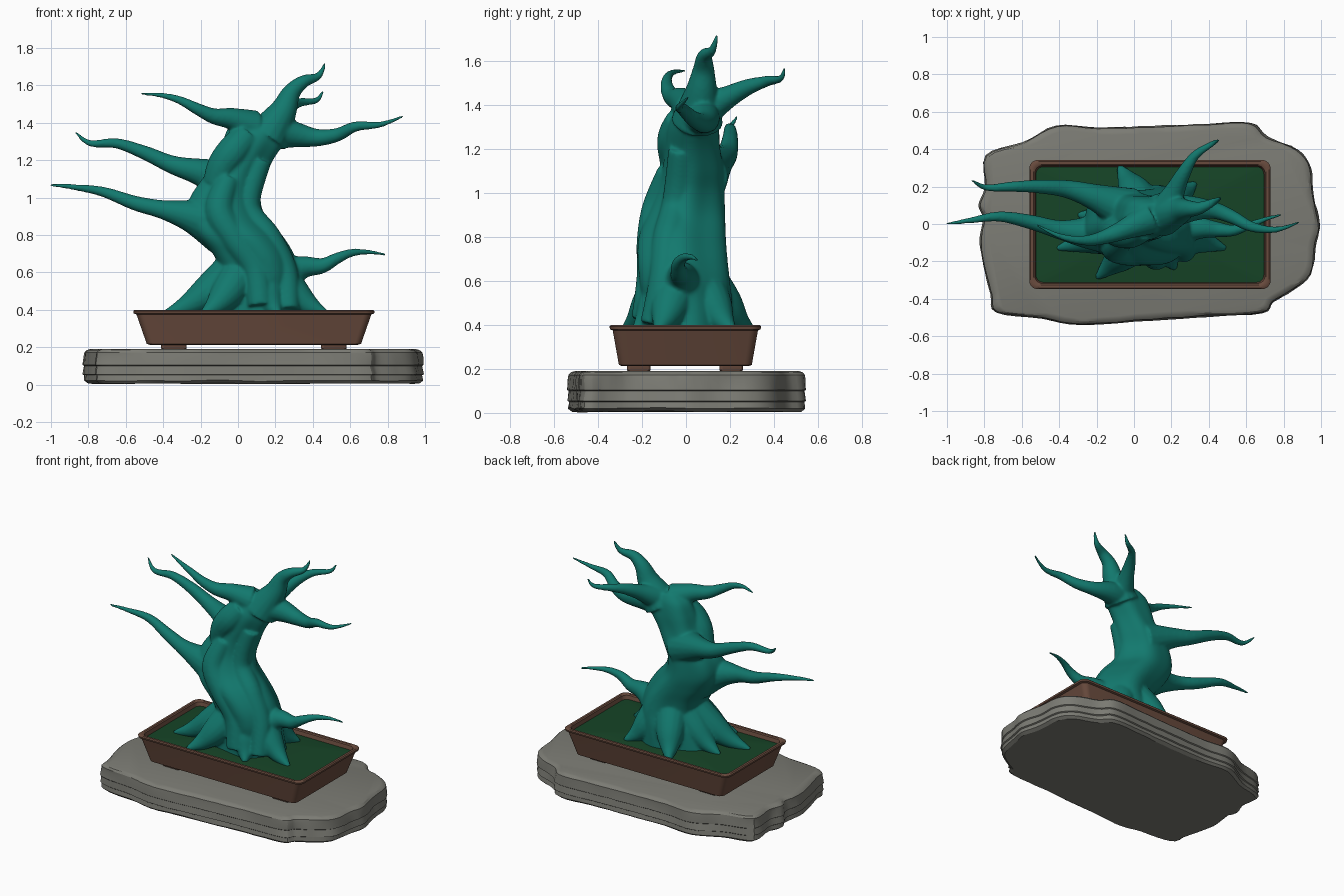
import bpy, bmesh, math, random
from mathutils import Vector, noise

random.seed(4)


def paint(ob, color):
    m = bpy.data.materials.new(ob.name + "_color")
    m.diffuse_color = (*color, 1)
    ob.data.materials.append(m)


def spline(pts, n, closed=False):
    """Catmull-Rom through tuples of any length."""
    out, c = [], len(pts)
    for i in range(c if closed else c - 1):
        q = [pts[(i + k) % c] if closed else pts[max(0, min(c - 1, i + k))] for k in (-1, 0, 1, 2)]
        for s in range(n):
            t = s / n
            out.append([0.5 * (2 * b + (d - a) * t + (2 * a - 5 * b + 4 * d - e) * t * t
                        + (3 * b - a - 3 * d + e) * t ** 3) for a, b, d, e in zip(*q)])
    if not closed:
        out.append(list(pts[-1]))
    return out


def loft(bm, rings):
    """Skin a stack of rings and cap both ends."""
    vs = [[bm.verts.new(p) for p in r] for r in rings]
    n, faces = len(vs[0]), []
    for a, b in zip(vs, vs[1:]):
        for i in range(n):
            j = (i + 1) % n
            faces.append(bm.faces.new((a[i], a[j], b[j], b[i])))
    faces += [bm.faces.new(vs[0][::-1]), bm.faces.new(vs[-1])]
    bmesh.ops.recalc_face_normals(bm, faces=faces)


def finish(bm, name, color, angle=35):
    me = bpy.data.meshes.new(name)
    bm.to_mesh(me)
    bm.free()
    ob = bpy.data.objects.new(name, me)
    bpy.context.collection.objects.link(ob)
    paint(ob, color)
    bpy.ops.object.select_all(action='DESELECT')
    bpy.context.view_layer.objects.active = ob
    ob.select_set(True)
    bpy.ops.object.shade_smooth_by_angle(angle=math.radians(angle))
    return ob


def rounded_rect(cx, cy, hx, hy, r, z):
    out = []
    for k, (sx, sy) in enumerate(((1, 1), (-1, 1), (-1, -1), (1, -1))):
        for s in range(7):
            a = math.pi / 2 * (k + s / 6)
            out.append((cx + sx * (hx - r) + r * math.cos(a), cy + sy * (hy - r) + r * math.sin(a), z))
    return out


# stone slab: irregular outline, layered rough sides
outline = [(-.42, .53), (-.2, .52), (.1, .53), (.4, .54), (.63, .545), (.72, .47), (.88, .4), (.95, .3),
           (.965, .15), (1, 0), (.98, -.1), (.95, -.27), (.85, -.36), (.75, -.42), (.69, -.48), (.4, -.5),
           (.1, -.52), (-.28, -.545), (-.5, -.51), (-.74, -.475), (-.77, -.38), (-.8, -.27), (-.83, -.1),
           (-.81, .03), (-.835, .1), (-.8, .2), (-.8, .37), (-.6, .44)]
edge = spline(outline, 4, True)
rings = []
for z, inset in ((0, .03), (.015, .008), (.05, .012), (.055, .003), (.1, .01), (.105, .002),
                 (.15, .008), (.172, .01), (.185, .025), (.19, .045)):
    ring = []
    for x, y in edge:
        d = Vector((x - .08, y, 0))
        wob = inset + .012 * abs(noise.noise((x * 7, y * 7, z * 14)))
        p = d * (1 - wob / d.length)
        zz = z + (.006 + .006 * noise.noise((x * 4, y * 4, 0)) if z < .02 else 0)
        ring.append((p.x + .08, p.y, zz))
    rings.append(ring)
bm = bmesh.new()
loft(bm, rings)
finish(bm, "stone_slab", (.2, .2, .175), 28)

# pot: tapered tray with lip
PX, PY = .085, -.003
bm = bmesh.new()
loft(bm, [rounded_rect(PX, PY, hx, hy, r, z) for hx, hy, r, z in (
    (.555, .285, .03, .212), (.573, .302, .035, .218), (.628, .33, .04, .375), (.643, .342, .045, .38),
    (.645, .345, .045, .393), (.638, .338, .045, .399), (.622, .322, .04, .399), (.615, .315, .04, .393),
    (.6, .3, .035, .33))])
finish(bm, "pot", (.14, .07, .047))

# pot feet
bm = bmesh.new()
for x in (-.3425 - PX, .5125 - PX):
    for y in (-.215, .205):
        loft(bm, [rounded_rect(x + PX, y, .068 - d, .053 - d, .015, z)
                  for d, z in ((.004, .188), (0, .194), (0, .222))])
finish(bm, "pot_feet", (.14, .07, .047))

# soil: low mound
bm = bmesh.new()
loft(bm, [rounded_rect(PX, PY, .618 * s, .318 * s, .04 * s, z)
          for s, z in ((.98, .34), (1, .366), (.8, .374), (.5, .381), (.2, .384))])
finish(bm, "soil", (.008, .058, .02))

# tree: trunk, roots and branches fused into one skin
bm = bmesh.new()

# trunk sections: centre x, centre y, z, radius x, radius y
trunk = [(.08, 0, .35, .27, .2), (.09, 0, .5, .235, .2), (.11, -.01, .6, .21, .2), (.075, -.02, .7, .215, .2),
         (0, -.02, .8, .225, .195), (-.07, 0, .9, .205, .175), (-.075, .02, 1, .185, .155),
         (-.03, .035, 1.1, .165, .14), (.03, .035, 1.2, .15, .125), (.08, .04, 1.3, .165, .115),
         (.11, .05, 1.38, .16, .09), (.11, .05, 1.43, .1, .06)]
rings = []
for cx, cy, z, rx, ry in spline(trunk, 5):
    ring = []
    for i in range(48):
        a = math.tau * i / 48
        f = 1 + .045 * math.sin(5 * a + 2.2 * z) + .025 * math.sin(3 * a - 4 * z)
        ring.append((cx + rx * f * math.cos(a), cy + ry * f * math.sin(a), z))
    rings.append(ring)
loft(bm, rings)


def limb(*pts):
    """Tapered tube through (x, y, z, radius)."""
    path = spline(pts, 6)
    pos = [Vector(p[:3]) for p in path]
    n, rings = Vector((.3, .5, .8)), []
    for i, c in enumerate(pos):
        t = (pos[min(i + 1, len(pos) - 1)] - pos[max(i - 1, 0)]).normalized()
        n = (n - t * n.dot(t)).normalized()
        b = t.cross(n)
        r = max(path[i][3], .008)
        rings.append([c + r * (n * math.cos(math.tau * k / 16) + b * math.sin(math.tau * k / 16))
                      for k in range(16)])
    loft(bm, rings)


# left branches, low to high
limb((-.1, -.03, .85, .15), (-.25, -.045, .9, .09), (-.4, -.03, .935, .052), (-.55, .01, .97, .04),
     (-.72, .04, 1.03, .028), (-.87, .02, 1.055, .017), (-1.005, 0, 1.067, .008))
limb((-.03, .07, 1.08, .13), (-.2, .14, 1.135, .075), (-.35, .185, 1.175, .05), (-.5, .2, 1.24, .038),
     (-.65, .2, 1.29, .028), (-.79, .195, 1.29, .018), (-.87, .235, 1.35, .008))
limb((.08, .03, 1.38, .09), (-.03, -.02, 1.42, .06), (-.13, -.06, 1.435, .043), (-.22, -.085, 1.475, .032),
     (-.31, -.085, 1.52, .023), (-.41, -.06, 1.547, .015), (-.52, -.005, 1.555, .008))
# crown, back and right branches
limb((.15, .05, 1.32, .12), (.24, .07, 1.46, .075), (.285, .08, 1.56, .05), (.35, .085, 1.62, .035),
     (.43, .12, 1.65, .02), (.467, .142, 1.72, .008))
limb((.17, .07, 1.37, .09), (.22, .18, 1.43, .055), (.27, .28, 1.48, .038), (.33, .37, 1.508, .025),
     (.42, .43, 1.52, .016), (.455, .45, 1.57, .008))
limb((.15, .05, 1.35, .1), (.28, .08, 1.34, .075), (.42, .075, 1.32, .048), (.53, .035, 1.335, .037),
     (.63, -.015, 1.38, .028), (.76, -.03, 1.39, .017), (.885, .01, 1.435, .008))
limb((.2, -.02, .56, .13), (.34, -.02, .625, .065), (.45, -.03, .635, .042), (.53, -.035, .675, .031),
     (.61, -.01, .705, .022), (.7, .025, .708, .014), (.79, .05, .695, .008))
# front burl and flowing ridges
limb((.05, -.01, 1.33, .08), (-.02, -.04, 1.25, .09), (-.08, -.04, 1.17, .085), (-.12, -.03, 1.07, .07))
limb((-.05, -.07, 1.1, .06), (-.1, -.12, .93, .08), (-.02, -.15, .78, .075), (.09, -.15, .62, .075),
     (.12, -.18, .42, .07))
limb((.12, -.02, 1.2, .06), (.05, -.04, .95, .07), (.16, -.08, .78, .075), (.25, -.1, .6, .07), (.27, -.15, .4, .06))
# roots
for ex, ey in ((-.41, -.13), (-.2, -.29), (.49, -.13), (.33, .22), (-.08, .31), (.22, -.24), (-.3, .05)):
    dx, dy = ex - .09, ey
    limb((.09 + .1 * dx, .1 * dy, .66, .12), (.09 + .48 * dx, .52 * dy, .5, .095),
         (.09 + .75 * dx, .77 * dy, .415, .055), (ex, ey, .37, .014))

tree = finish(bm, "tree", (.006, .19, .155), 180)
rm = tree.modifiers.new("fuse", 'REMESH')
rm.mode, rm.voxel_size, rm.use_smooth_shade = 'VOXEL', .0075, True
sm = tree.modifiers.new("soften", 'SMOOTH')
sm.factor, sm.iterations = .5, 14
